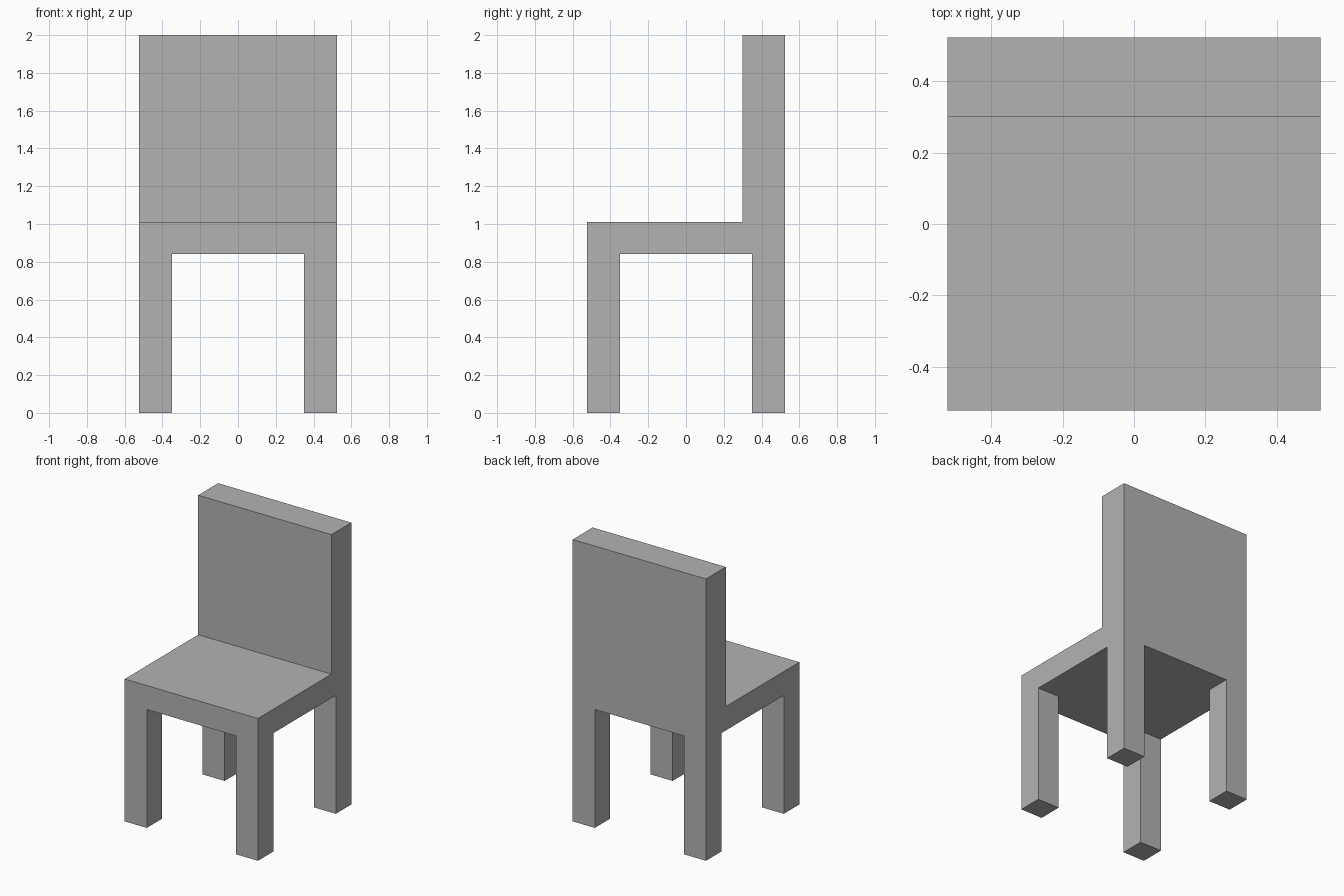
import bpy
import bmesh
from mathutils import Vector

HALF = 0.523        # half width and depth
LEG_IN = 0.35       # inner face of the legs
BACK_FRONT = 0.30   # front face of the backrest
SEAT_LOW, SEAT_TOP, TOP = 0.84, 1.01, 2.0

cube = bpy.data.objects.get("Cube")
if cube:
    bpy.data.objects.remove(cube, do_unlink=True)

grey = bpy.data.materials.new("plain_grey")
grey.use_nodes = True
colour = (0.45, 0.45, 0.45, 1.0)
grey.diffuse_color = colour
grey.node_tree.nodes["Principled BSDF"].inputs["Base Color"].default_value = colour


def cut(bm, axis, position):
    """Split all faces along a plane across the given axis."""
    point, normal = Vector(), Vector()
    point[axis], normal[axis] = position, 1
    bmesh.ops.bisect_plane(bm, geom=bm.verts[:] + bm.edges[:] + bm.faces[:],
                           plane_co=point, plane_no=normal)


def pull(bm, faces, z):
    """Extrude horizontal faces to a new height."""
    result = bmesh.ops.extrude_face_region(bm, geom=faces)
    for item in result["geom"]:
        if isinstance(item, bmesh.types.BMVert):
            item.co.z = z


bm = bmesh.new()

# Seat slab, divided where the legs and backrest grow out
bmesh.ops.create_cube(bm, size=1)
for v in bm.verts:
    v.co.x *= 2 * HALF
    v.co.y *= 2 * HALF
    v.co.z = SEAT_TOP if v.co.z > 0 else SEAT_LOW
for side in (-1, 1):
    cut(bm, 0, side * LEG_IN)
    cut(bm, 1, side * LEG_IN)
cut(bm, 1, BACK_FRONT)
bm.normal_update()

# Backrest
pull(bm, [f for f in bm.faces if f.normal.z > 0.5
          and f.calc_center_median().y > BACK_FRONT], TOP)
bm.normal_update()

# Four legs
pull(bm, [f for f in bm.faces if f.normal.z < -0.5
          and min(abs(f.calc_center_median().x),
                  abs(f.calc_center_median().y)) > LEG_IN], 0)

# Merge coplanar faces into clean flat panels
bmesh.ops.recalc_face_normals(bm, faces=bm.faces[:])
bmesh.ops.dissolve_limit(bm, angle_limit=0.01, verts=bm.verts[:], edges=bm.edges[:])

mesh = bpy.data.meshes.new("chair")
bm.to_mesh(mesh)
bm.free()
mesh.materials.append(grey)
chair = bpy.data.objects.new("chair", mesh)
bpy.context.collection.objects.link(chair)
